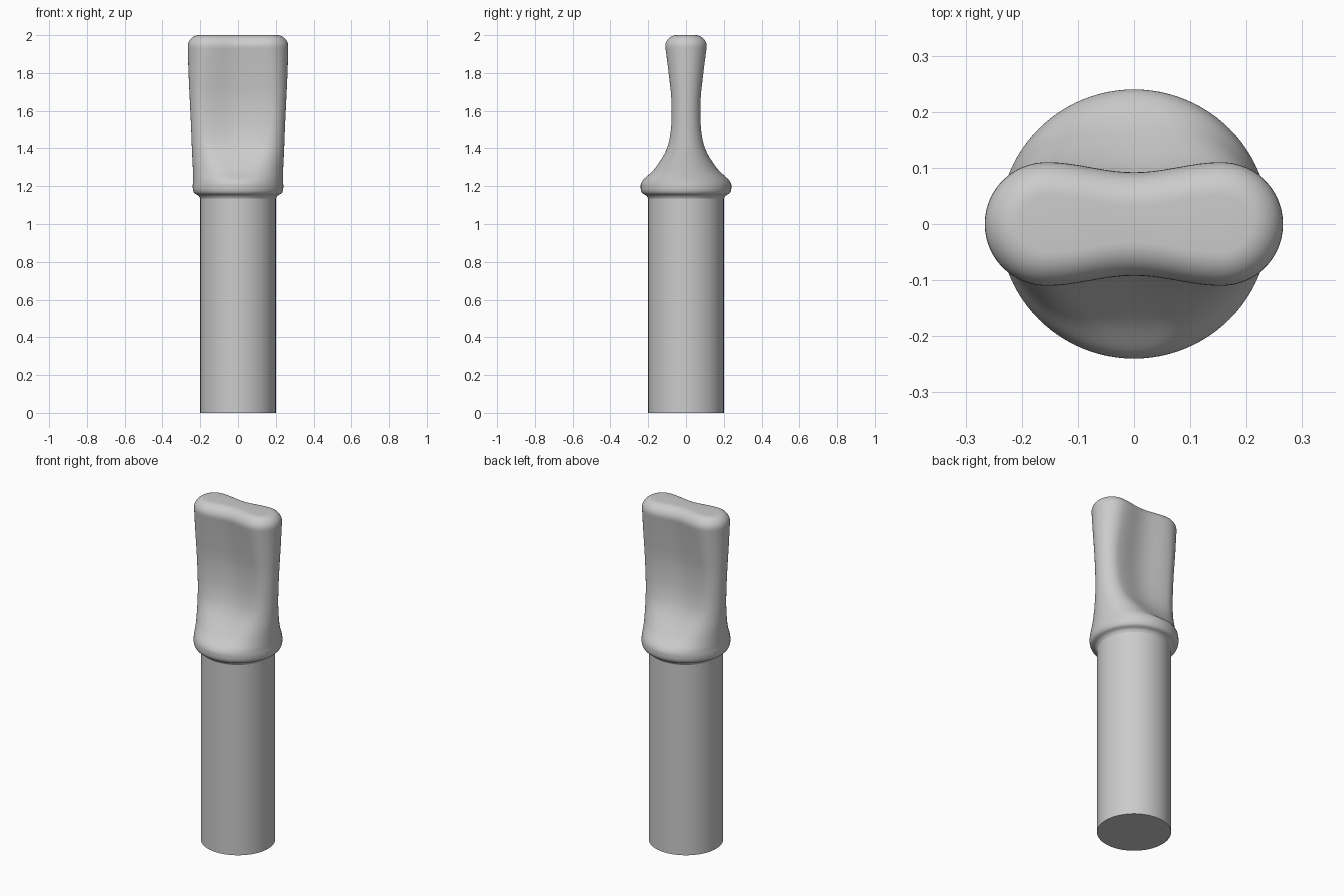
import bpy, bmesh, math
from mathutils import Vector

cube = bpy.data.objects.get("Cube")
if cube:
    bpy.data.objects.remove(cube)

SIDES = 96
grey = bpy.data.materials.new("light_grey")
grey.use_nodes = True
grey.diffuse_color = (0.6, 0.6, 0.6, 1)
grey.node_tree.nodes["Principled BSDF"].inputs["Base Color"].default_value = (0.6, 0.6, 0.6, 1)


def section(z, width, thick, pinch):
    """Rounded slot, pinched in the middle; a circle when width equals thickness."""
    core = max(width - thick, 0)
    points = []
    for i in range(SIDES):
        a = 2 * math.pi * i / SIDES
        x = width * math.cos(a)
        if abs(x) > core:
            y = math.sqrt(max(thick ** 2 - (abs(x) - core) ** 2, 0))
        else:
            y = thick - pinch * (0.5 + 0.5 * math.cos(math.pi * x / core))
        points.append((x, math.copysign(y, math.sin(a)), z))
    return points


def smooth_path(keys, steps):
    """Smooth curve of section settings through the key sections."""
    k = [Vector(v) for v in keys]
    k = [k[0]] + k + [k[-1]]
    out = []
    for a, b, c, d in zip(k, k[1:], k[2:], k[3:]):
        for s in range(steps):
            t = s / steps
            out.append(b + ((c - a) * t + (2 * a - 5 * b + 4 * c - d) * t ** 2
                            + (3 * b - a - 3 * c + d) * t ** 3) / 2)
    return out + [k[-1]]


def loft(name, sections):
    bm = bmesh.new()
    rings = [[bm.verts.new(p) for p in section(*s)] for s in sections]
    for low, high in zip(rings, rings[1:]):
        for i in range(SIDES):
            j = (i + 1) % SIDES
            bm.faces.new((low[i], low[j], high[j], high[i]))
    bm.faces.new(rings[0][::-1])
    bm.faces.new(rings[-1])
    mesh = bpy.data.meshes.new(name)
    bm.to_mesh(mesh)
    bm.free()
    mesh.materials.append(grey)
    obj = bpy.data.objects.new(name, mesh)
    bpy.context.collection.objects.link(obj)
    bpy.ops.object.select_all(action='DESELECT')
    obj.select_set(True)
    bpy.context.view_layer.objects.active = obj
    bpy.ops.object.shade_smooth_by_angle(angle=math.radians(40))


# Straight round shaft
loft("shaft", [(0, 0.2, 0.2, 0), (1.16, 0.2, 0.2, 0)])

# Collar that flares from the shaft and thins into the flat blade
blade = smooth_path([
    (1.135, 0.2, 0.2, 0),
    (1.15, 0.21, 0.21, 0),
    (1.165, 0.233, 0.233, 0),
    (1.195, 0.24, 0.24, 0),
    (1.23, 0.238, 0.23, 0),
    (1.29, 0.239, 0.168, 0),
    (1.39, 0.244, 0.105, 0.008),
    (1.5, 0.248, 0.08, 0.016),
    (1.65, 0.255, 0.077, 0.02),
    (1.8, 0.262, 0.092, 0.02),
    (1.94, 0.266, 0.11, 0.018)], 6)

# Rounded rim at the blade tip
RIM = 0.06
for step in range(1, 11):
    a = math.pi / 2 * step / 10
    inset = RIM * (1 - math.cos(a))
    blade.append((2 - RIM + RIM * math.sin(a), 0.266 - inset, 0.11 - inset, 0.018))
loft("blade_with_collar", blade)
